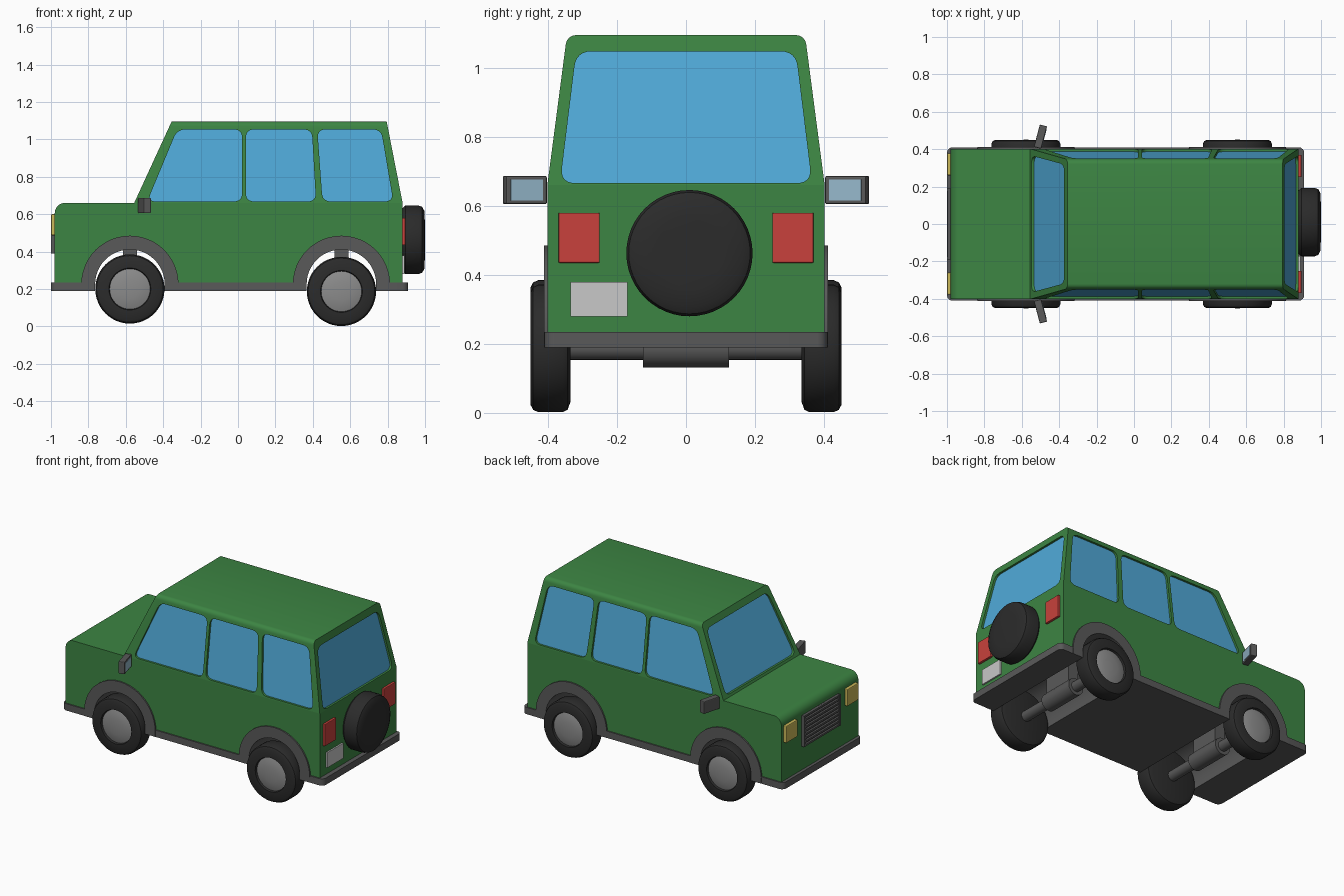
import bpy, bmesh, math
from mathutils import Vector, Matrix

if "Cube" in bpy.data.objects:
    bpy.data.objects.remove(bpy.data.objects["Cube"], do_unlink=True)


def material(name, r, g, b):
    m = bpy.data.materials.new(name)
    m.use_nodes = True
    m.diffuse_color = (r, g, b, 1)
    m.node_tree.nodes["Principled BSDF"].inputs["Base Color"].default_value = (r, g, b, 1)
    return m


GREEN = material("green paint", .046, .235, .056)
BLUE = material("blue glass", .08, .40, .69)
GREY = material("dark grey trim", .1, .1, .1)
BLACK = material("black rubber", .024, .024, .024)
RIM = material("rim grey", .26, .26, .26)
RED = material("red lens", .58, .053, .045)
YELLOW = material("yellow lens", .6, .48, .1)
WHITE = material("plate white", .58, .58, .58)
MIRROR = material("mirror glass", .30, .48, .60)


def finish(name, bm, *mats):
    bmesh.ops.recalc_face_normals(bm, faces=bm.faces[:])
    me = bpy.data.meshes.new(name)
    bm.to_mesh(me)
    bm.free()
    ob = bpy.data.objects.new(name, me)
    bpy.context.collection.objects.link(ob)
    for m in mats:
        me.materials.append(m)
    return ob


def activate(ob):
    bpy.ops.object.select_all(action='DESELECT')
    ob.select_set(True)
    bpy.context.view_layer.objects.active = ob


def smooth(ob):
    activate(ob)
    bpy.ops.object.shade_smooth_by_angle(angle=math.radians(35))
    return ob


def loft(ring_a, ring_b):
    """Closed solid between two matching loops."""
    bm = bmesh.new()
    a = [bm.verts.new(p) for p in ring_a]
    b = [bm.verts.new(p) for p in ring_b]
    bm.faces.new(a)
    bm.faces.new(b)
    for i in range(len(a)):
        j = (i + 1) % len(a)
        bm.faces.new((a[i], a[j], b[j], b[i]))
    return bm


def bevel(bm, rule, size, segments=4):
    edges = [e for e in bm.edges if rule(*[v.co for v in e.verts])]
    bmesh.ops.bevel(bm, geom=edges, offset=size, segments=segments, profile=.5, affect='EDGES')


def box(name, lo, hi, mat, round_size=0):
    (x0, y0, z0), (x1, y1, z1) = lo, hi
    ring = [(x0, y0), (x1, y0), (x1, y1), (x0, y1)]
    bm = loft([(x, y, z0) for x, y in ring], [(x, y, z1) for x, y in ring])
    if round_size:
        bevel(bm, lambda a, b: True, round_size, 2)
    return finish(name, bm, mat)


def lathe(name, profile, location, rotation, *mats, rule=None):
    """Spin (radius, height) points about z, then turn into place."""
    bm = bmesh.new()
    vs = [bm.verts.new((r, 0, h)) for r, h in profile]
    es = [bm.edges.new(p) for p in zip(vs, vs[1:])]
    bmesh.ops.spin(bm, geom=vs + es, cent=(0, 0, 0), axis=(0, 0, 1), steps=48, angle=math.tau)
    bmesh.ops.remove_doubles(bm, verts=bm.verts[:], dist=.0005)
    if rule:
        for f in bm.faces:
            f.material_index = int(rule(f.calc_center_median()))
    bm.transform(Matrix.Translation(location) @ rotation)
    return smooth(finish(name, bm, *mats))


def rounded(points, radius, steps=6):
    pts = [Vector(p) for p in points]
    out = []
    for i, p in enumerate(pts):
        a = p + (pts[i - 1] - p).normalized() * radius
        b = p + (pts[(i + 1) % len(pts)] - p).normalized() * radius
        for k in range(steps + 1):
            t = k / steps
            out.append(a * (1 - t) ** 2 + p * 2 * t * (1 - t) + b * t * t)
    return out


def cut(ob, cutter):
    m = ob.modifiers.new("cut", 'BOOLEAN')
    m.operation, m.solver, m.object = 'DIFFERENCE', 'EXACT', cutter
    activate(ob)
    bpy.ops.object.modifier_apply(modifier=m.name)


def remove(ob):
    bpy.data.objects.remove(ob, do_unlink=True)


TURN_X = Matrix.Rotation(math.pi / 2, 4, 'Y')      # z axis to +x
AXLES = {"front": (-.578, .2), "rear": (.553, .187)}
BELT, ROOF = .66, 1.095


def climb(z):
    return (z - BELT) / (ROOF - BELT)


def side_y(z):
    return .402 - .057 * climb(z)


def front_x(z):
    return -.555 + .2 * climb(z)


def rear_x(z):
    return .88 - .085 * climb(z)


# Lower body with a rounded bonnet edge, and the sill slab that forms the bumpers
nose = [(-.98 + .055 * (1 - math.cos(a)), .605 + .055 * math.sin(a))
        for a in [math.pi / 2 * k / 8 for k in range(9)]]
outline = [(.88, .21), (-.98, .21)] + nose + [(.88, BELT)]
body = finish("lower_body", loft([(x, -.402, z) for x, z in outline],
                                 [(x, .402, z) for x, z in outline]), GREEN)
ring = [(-1, -.41), (.91, -.41), (.91, .41), (-1, .41)]
bm = loft([(x, y, .19) for x, y in ring], [(x, y, .235) for x, y in ring])
bevel(bm, lambda a, b: abs(a.z - b.z) > .01, .03)
sill = finish("sill_and_bumpers", bm, GREY)

# Wheel arches: channels through the body, lined in grey
for end, (cx, cz) in AXLES.items():
    def arc(r):
        return [(cx + r * math.cos(math.pi * k / 24), .225 + r * math.sin(math.pi * k / 24))
                for k in range(25)]
    inner = [(cx + .187, .1)] + arc(.187) + [(cx - .187, .1)]
    cutter = finish("arch_cutter", loft([(x, -.6, z) for x, z in inner],
                                        [(x, .6, z) for x, z in inner]), GREY)
    cut(body, cutter)
    cut(sill, cutter)
    remove(cutter)
    band = ([(cx + .26, .19)] + arc(.26) + [(cx - .26, .19), (cx - .186, .19)]
            + arc(.186)[::-1] + [(cx + .186, .19)])
    smooth(finish(end + "_wheel_arch", loft([(x, -.411, z) for x, z in band],
                                            [(x, .411, z) for x, z in band]), GREY))
smooth(body)
smooth(sill)

# Cabin with softened roof rails
base = [(front_x(BELT), -1), (rear_x(BELT), -1), (rear_x(BELT), 1), (front_x(BELT), 1)]
top = [(front_x(ROOF), -1), (rear_x(ROOF), -1), (rear_x(ROOF), 1), (front_x(ROOF), 1)]
bm = loft([(x, s * side_y(BELT), BELT) for x, s in base],
          [(x, s * side_y(ROOF), ROOF) for x, s in top])
bevel(bm, lambda a, b: min(a.z, b.z) > 1 and abs(a.y - b.y) < .01, .025)
cabin = finish("cabin", bm, GREEN)


def window(name, corners, place, radius=.045):
    """Sink an opening into the cabin and set a pane at its bottom."""
    pts = rounded(corners, radius)

    def at(d):
        return [place(u, z, d) for u, z in pts]
    cutter = finish("window_cutter", loft(at(-.05), at(.022)), GREEN)
    cut(cabin, cutter)
    remove(cutter)
    finish(name, loft(at(.014), at(.03)), BLUE)


panes = {
    "front": [(-.485, .668), (-.325, 1.053), (.022, 1.053), (.022, .668)],
    "middle": [(.042, .668), (.042, 1.053), (.395, 1.053), (.417, .668)],
    "back": [(.452, .668), (.424, 1.053), (.765, 1.053), (.83, .668)],
}
for side, s in (("left", 1), ("right", -1)):
    for part, corners in panes.items():
        window(f"{side}_{part}_window", corners,
               lambda x, z, d, s=s: (x, s * (side_y(z) - d), z))
window("windscreen", [(-.365, .675), (-.318, 1.055), (.318, 1.055), (.365, .675)],
       lambda y, z, d: (front_x(z) + d, y, z))
window("rear_window", [(-.365, .666), (-.318, 1.048), (.318, 1.048), (.365, .666)],
       lambda y, z, d: (rear_x(z) - d, y, z))
smooth(cabin)

# Wheels, axles, differentials and mounts
tyre = [(0, 0), (.155, 0), (.178, .008), (.185, .022), (.185, .093), (.178, .108), (.165, .115),
        (.112, .115), (.108, .102), (.085, .109), (.05, .114), (0, .116)]
for end, (cx, cz) in AXLES.items():
    for side, s in (("left", 1), ("right", -1)):
        lathe(f"{end}_{side}_wheel", tyre, (cx, s * .335, cz),
              Matrix.Rotation(-s * math.pi / 2, 4, 'X'), BLACK, RIM,
              rule=lambda c: c.z > .08 and math.hypot(c.x, c.y) < .109)
    along_y = Matrix.Rotation(math.pi / 2, 4, 'X')
    lathe(end + "_axle", [(0, -.34), (.033, -.34), (.033, .34), (0, .34)],
          (cx, 0, cz), along_y, GREY)
    lathe(end + "_differential", [(0, -.125), (.055, -.125), (.055, .125), (0, .125)],
          (cx, 0, cz), along_y, GREY)
    box(end + "_axle_mount", (cx - .037, -.1, cz), (cx + .037, .1, .43), GREY)

# Spare wheel and rear details
lathe("spare_wheel", [(0, 0), (.17, 0), (.183, .015), (.183, .085), (.176, .105),
                      (.155, .116), (.1, .119), (0, .12)], (.88, .01, .463), TURN_X, BLACK)
box("number_plate", (.875, -.335, .28), (.89, -.17, .38), WHITE)
for side, s in (("left", 1), ("right", -1)):
    y0, y1 = sorted((s * .25, s * .37))
    box(side + "_tail_light", (.87, y0, .435), (.895, y1, .58), RED, .004)
    y0, y1 = sorted((s * .26, s * .378))
    box(side + "_headlight", (-1, y0, .487), (-.97, y1, .6), YELLOW, .006)

# Grille: backing, frame and slats
box("grille_back", (-.985, -.19, .39), (-.97, .19, .595), GREY)
for s in (-1, 1):
    box("grille_post", (-1, s * .183 - .007, .39), (-.98, s * .183 + .007, .595), GREY)
for k in range(9):
    z = .39 + k * .0241
    box("grille_slat", (-.998, -.18, z), (-.98, .18, z + .012), GREY)

# Door mirrors, angled outward
for side, s in (("left", 1), ("right", -1)):
    shell = box(side + "_mirror", (-.02, -.062, -.041), (.02, .062, .041), GREY, .005)
    glass = box(side + "_mirror_glass", (.017, -.048, -.03), (.022, .048, .03), MIRROR)
    for ob in (shell, glass):
        ob.location = (-.5, s * .467, .646)
        ob.rotation_euler.z = -s * math.radians(15)
